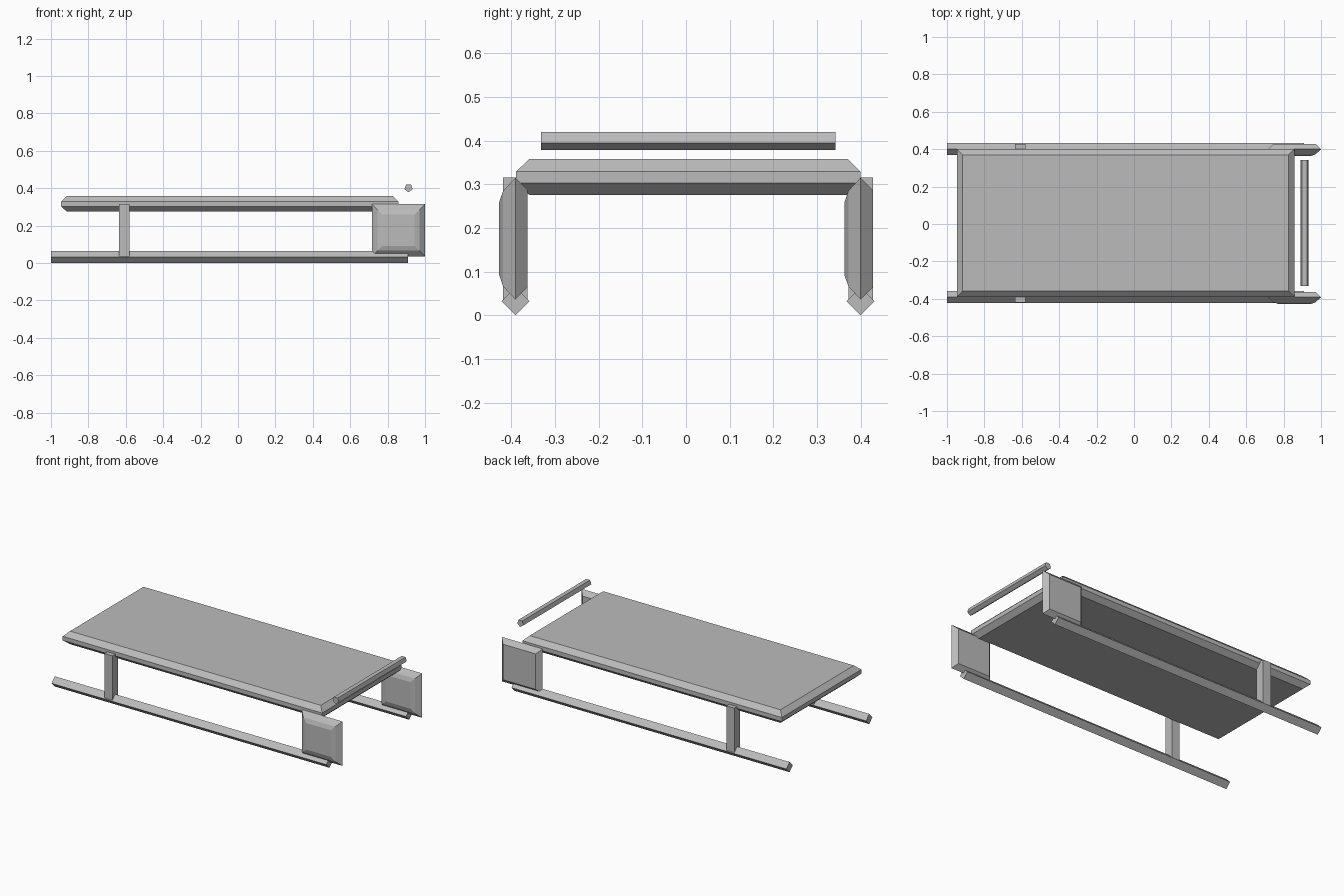
import bpy, bmesh, math

if "Cube" in bpy.data.objects:
    bpy.data.objects.remove(bpy.data.objects["Cube"])

grey = bpy.data.materials.new("plain grey")
grey.diffuse_color = (0.5, 0.5, 0.5, 1)
grey.use_nodes = True
grey.node_tree.nodes["Principled BSDF"].inputs["Base Color"].default_value = grey.diffuse_color


def loft(name, rings):
    """Flat-faced solid through matching rings of points, capped at both ends."""
    bm = bmesh.new()
    loops = [[bm.verts.new(p) for p in ring] for ring in rings]
    n = len(loops[0])
    for a, b in zip(loops, loops[1:]):
        for i in range(n):
            j = (i + 1) % n
            bm.faces.new((a[i], a[j], b[j], b[i]))
    bm.faces.new(loops[0])
    bm.faces.new(loops[-1])
    bmesh.ops.recalc_face_normals(bm, faces=bm.faces)
    mesh = bpy.data.meshes.new(name)
    bm.to_mesh(mesh)
    bm.free()
    mesh.materials.append(grey)
    obj = bpy.data.objects.new(name, mesh)
    bpy.context.collection.objects.link(obj)
    return obj


def rect(u0, u1, v0, v1, inset=0):
    return [(u0 + inset, v0 + inset), (u1 - inset, v0 + inset),
            (u1 - inset, v1 - inset), (u0 + inset, v1 - inset)]


def flat_ring(z, inset):
    return [(x, y, z) for x, y in rect(-0.946, 0.857, -0.389, 0.40, inset)]


def upright_ring(y, inset):
    return [(x, y, z) for x, z in rect(0.717, 1.0, 0.036, 0.315, inset)]


# Deck with chamfered upper and lower rims
loft("deck", [flat_ring(0.276, 0.03), flat_ring(0.303, 0),
              flat_ring(0.329, 0), flat_ring(0.358, 0.03)])

for side, y in (("front", -0.391), ("back", 0.40)):
    # Diamond-section runner
    r = 0.032
    section = [(0, -r), (r, 0), (0, r), (-r, 0)]
    loft(side + "_runner", [[(x, y + a, r + b) for a, b in section]
                            for x in (-1.0, 0.91)])
    # Square post
    loft(side + "_post", [[(a, b, z) for a, b in
                           rect(-0.636, -0.58, y - 0.028, y + 0.028)]
                          for z in (0.036, 0.315)])
    # Faceted end panel
    loft(side + "_panel", [upright_ring(y - 0.037, 0.056), upright_ring(y - 0.028, 0.03),
                           upright_ring(y, 0), upright_ring(y + 0.028, 0.028)])

# Five-sided push bar, one edge pointing down
bar = [(0.912 + 0.0226 * math.sin(math.tau * k / 5),
        0.4015 - 0.0226 * math.cos(math.tau * k / 5)) for k in range(5)]
loft("push_bar", [[(x, y, z) for x, z in bar] for y in (-0.332, 0.342)])
